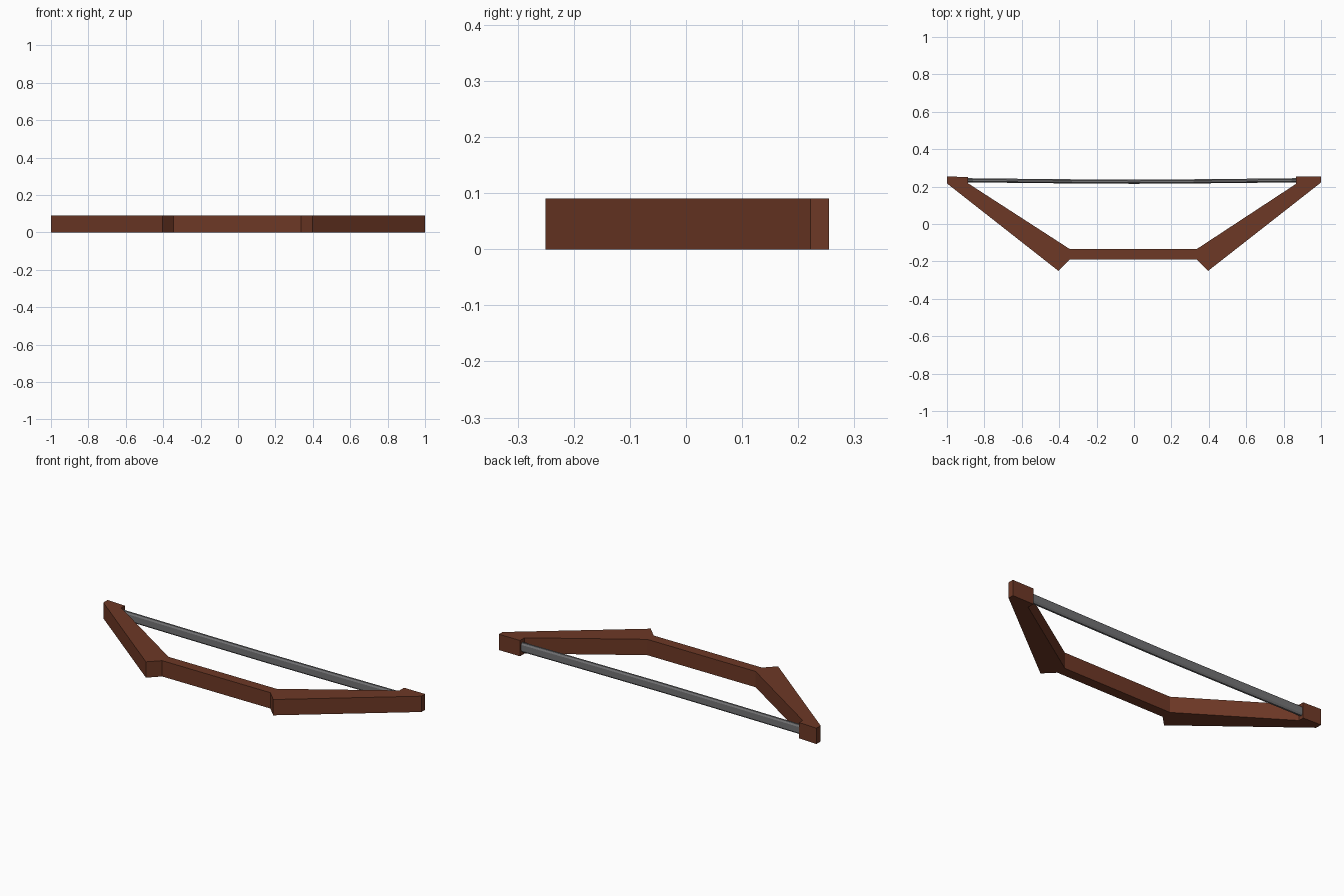
import bpy, bmesh

if "Cube" in bpy.data.objects:
    bpy.data.objects.remove(bpy.data.objects["Cube"])


def material(name, rgb):
    m = bpy.data.materials.new(name)
    m.diffuse_color = (*rgb, 1)
    m.use_nodes = True
    m.node_tree.nodes["Principled BSDF"].inputs["Base Color"].default_value = m.diffuse_color
    return m


def finish(name, bm, mat):
    bmesh.ops.recalc_face_normals(bm, faces=bm.faces)
    me = bpy.data.meshes.new(name)
    bm.to_mesh(me)
    bm.free()
    me.materials.append(mat)
    ob = bpy.data.objects.new(name, me)
    bpy.context.collection.objects.link(ob)
    return ob


def slab(name, outline, height, mat):
    """Extrude a flat outline upward from z = 0."""
    bm = bmesh.new()
    face = bm.faces.new([bm.verts.new((x, y, 0)) for x, y in outline])
    ext = bmesh.ops.extrude_face_region(bm, geom=[face])
    top = [v for v in ext["geom"] if isinstance(v, bmesh.types.BMVert)]
    bmesh.ops.translate(bm, vec=(0, 0, height), verts=top)
    return finish(name, bm, mat)


wood = material("brown wood", (0.155, 0.040, 0.019))
grey = material("grey string", (0.17, 0.17, 0.175))

# Bow frame: grip, two angled limbs and square tips
frame = [(-1.0, 0.255), (-1.0, 0.217), (-0.405, -0.25), (-0.345, -0.19),
         (0.337, -0.19), (0.397, -0.25), (1.0, 0.222), (1.0, 0.255),
         (0.867, 0.255), (0.867, 0.215), (0.337, -0.133), (-0.345, -0.133),
         (-0.888, 0.218), (-0.888, 0.25)]
slab("bow_frame", frame, 0.09, wood)

# String: tall eight-sided section swept along a slightly sagging path
section = [(-0.011, -0.016), (-0.005, -0.026), (0.005, -0.026), (0.011, -0.016),
           (0.011, 0.016), (0.005, 0.026), (-0.005, 0.026), (-0.011, 0.016)]
path = [(-0.90, 0.234), (-0.45, 0.229), (0.0, 0.226), (0.43, 0.229), (0.88, 0.234)]
bm = bmesh.new()
rings = [[bm.verts.new((x, y + dy, 0.045 + dz)) for dy, dz in section] for x, y in path]
for a, b in zip(rings, rings[1:]):
    for i in range(8):
        j = (i + 1) % 8
        bm.faces.new((a[i], a[j], b[j], b[i]))
bm.faces.new(rings[0])
bm.faces.new(rings[-1])
finish("bow_string", bm, grey)
